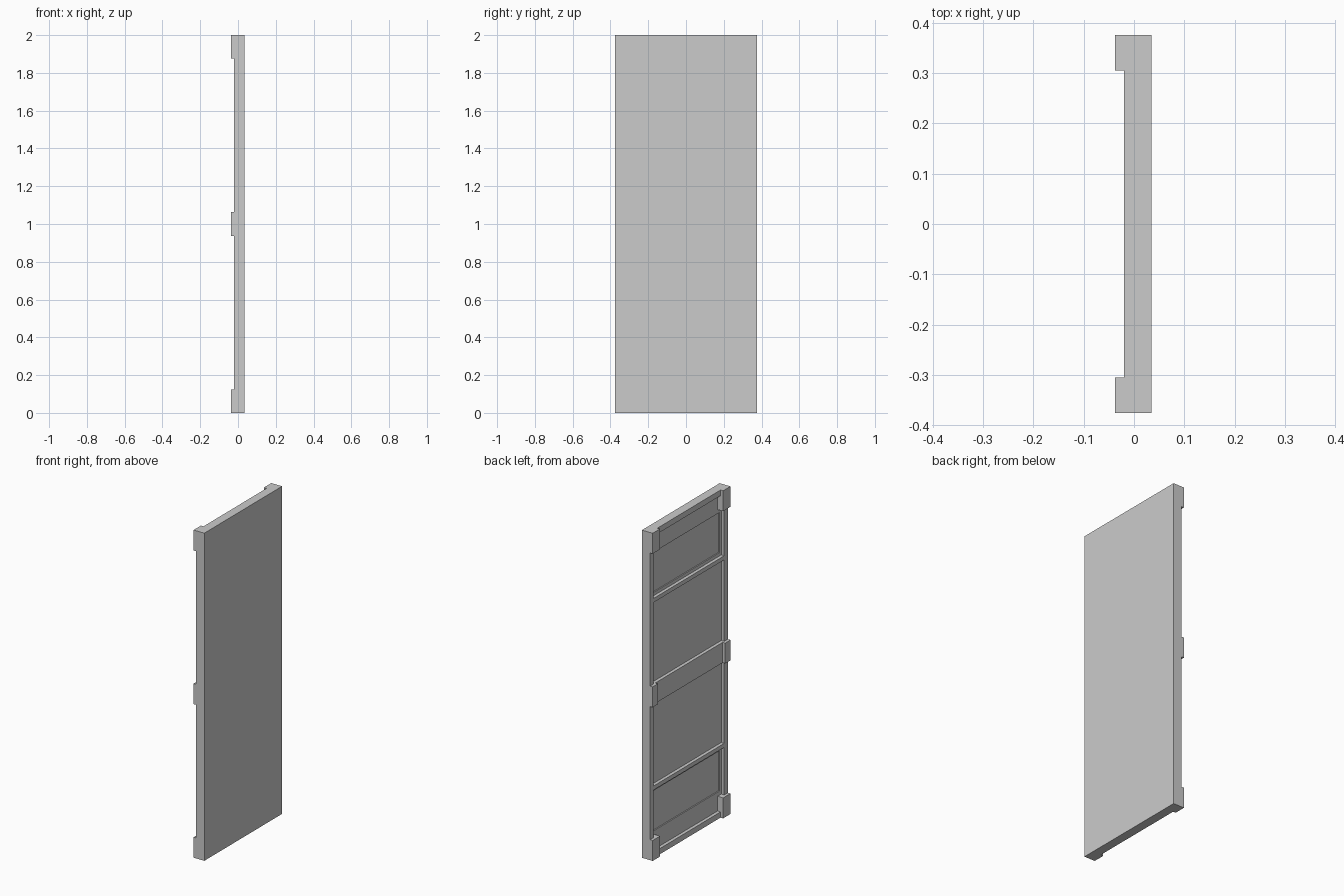
import bpy

if "Cube" in bpy.data.objects:
    bpy.data.objects.remove(bpy.data.objects["Cube"])

BACK = 0.035     # plain face
BASE = 0.0       # panel surface
FRAME = -0.02    # stiles and rails
BLOCK = -0.0375  # raised blocks


def box(name, x, y, z):
    bpy.ops.mesh.primitive_cube_add(
        size=1, location=[(a + b) / 2 for a, b in (x, y, z)])
    ob = bpy.context.object
    ob.name = name
    ob.scale = [abs(b - a) for a, b in (x, y, z)]
    bpy.ops.object.transform_apply(location=False, rotation=False, scale=True)
    return ob


# Main door slab
slab = box("door_slab", (BASE, BACK), (-0.375, 0.375), (0, 2))

# Shallow recessed panels near the top and bottom
for label, z in (("lower", (0.15, 0.395)), ("upper", (1.605, 1.85))):
    cutter = box(label + "_recess_cutter", (-0.05, 0.007), (-0.325, 0.325), z)
    cutter.hide_render = True
    cutter.hide_viewport = True
    mod = slab.modifiers.new(label + "_recess", 'BOOLEAN')
    mod.operation = 'DIFFERENCE'
    mod.solver = 'EXACT'
    mod.object = cutter

# Side stiles, with corner blocks and middle blocks
for label, s in (("left", -1), ("right", 1)):
    box(label + "_stile", (FRAME, BASE), sorted((s * 0.34, s * 0.375)), (0, 2))
    for part, width, z in (("bottom", 0.07, (0, 0.125)),
                           ("middle", 0.05, (0.9375, 1.0625)),
                           ("top", 0.07, (1.875, 2))):
        box(f"{label}_{part}_block", (BLOCK, BASE),
            sorted((s * (0.375 - width), s * 0.375)), z)

# Horizontal rails
for label, z in (("bottom", (0, 0.035)), ("lower", (0.415, 0.44)),
                 ("middle", (0.9375, 1.0625)), ("upper", (1.56, 1.585)),
                 ("top", (1.965, 2))):
    box(label + "_rail", (FRAME, BASE), (-0.34, 0.34), z)
